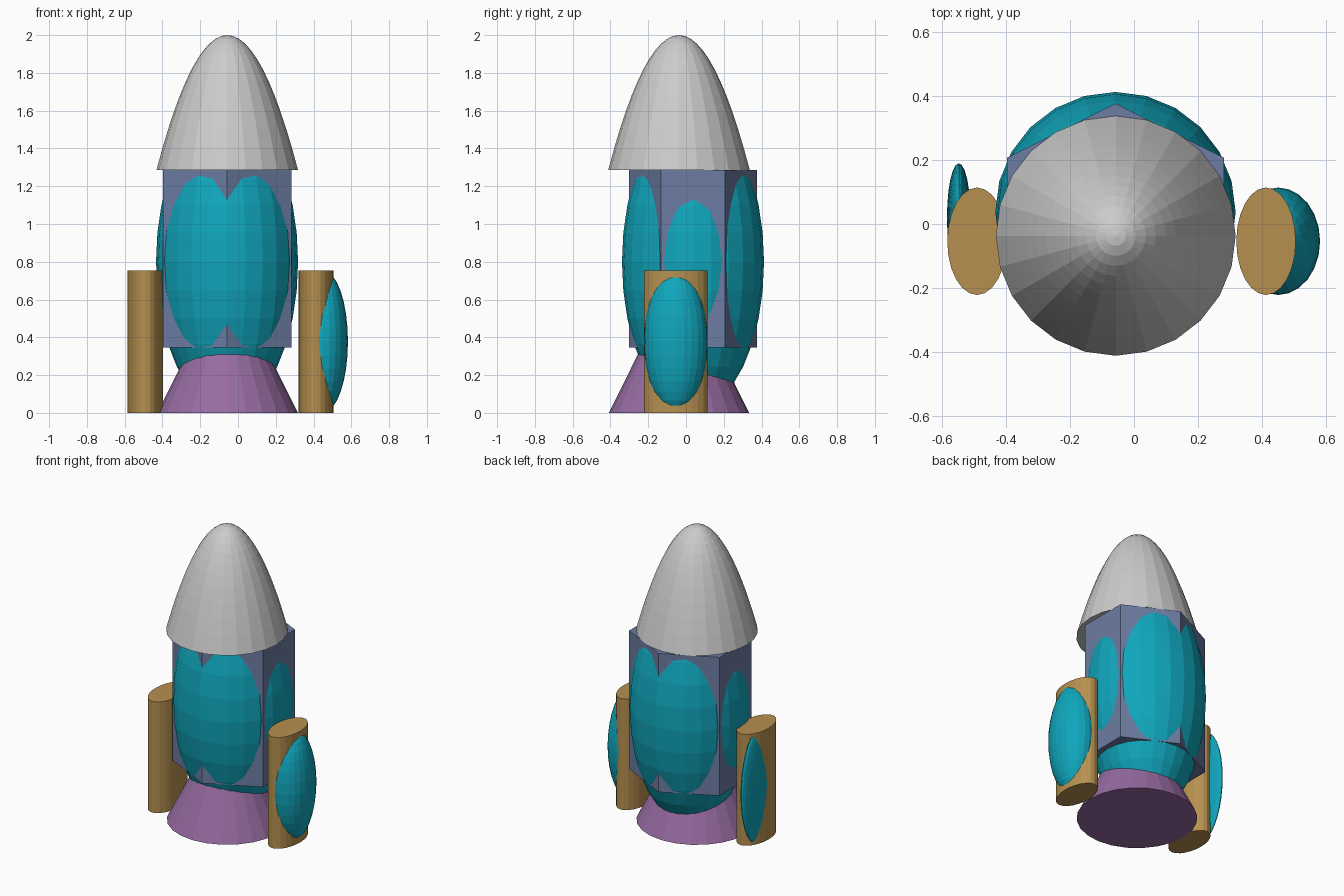
import bpy
import bmesh
import math

if "Cube" in bpy.data.objects:
    bpy.data.objects.remove(bpy.data.objects["Cube"])


def material(name, color):
    m = bpy.data.materials.new(name)
    m.diffuse_color = (*color, 1)
    m.use_nodes = True
    m.node_tree.nodes["Principled BSDF"].inputs["Base Color"].default_value = m.diffuse_color
    return m


TEAL = material("teal", (0.005, 0.38, 0.5))
BLUE = material("slate_blue", (0.15, 0.2, 0.36))
PURPLE = material("purple", (0.31, 0.15, 0.36))
TAN = material("tan", (0.47, 0.28, 0.08))


def finish(name, bm, mat):
    bmesh.ops.recalc_face_normals(bm, faces=bm.faces)
    me = bpy.data.meshes.new(name)
    bm.to_mesh(me)
    bm.free()
    if mat:
        me.materials.append(mat)
    ob = bpy.data.objects.new(name, me)
    bpy.context.collection.objects.link(ob)
    return ob


def lathe(name, center, profile, sides, mat=None, sx=1, sy=1, turn=0):
    """Flat-shaded stack of rings from (radius, z) pairs; radius 0 closes to a tip."""
    bm = bmesh.new()
    cx, cy = center
    rings = []
    for r, z in profile:
        if r == 0:
            rings.append([bm.verts.new((cx, cy, z))])
            continue
        angles = [turn + 2 * math.pi * i / sides for i in range(sides)]
        rings.append([bm.verts.new((cx + r * sx * math.cos(a),
                                    cy + r * sy * math.sin(a), z)) for a in angles])
    for low, high in zip(rings, rings[1:]):
        for i in range(sides):
            j = (i + 1) % sides
            if len(high) == 1:
                bm.faces.new((low[i], low[j], high[0]))
            else:
                bm.faces.new((low[i], low[j], high[j], high[i]))
    for ring in (rings[0], rings[-1]):
        if len(ring) > 1:
            bm.faces.new(ring)
    return finish(name, bm, mat)


def ellipsoid(name, center, radii):
    bm = bmesh.new()
    bmesh.ops.create_uvsphere(bm, u_segments=24, v_segments=16, radius=1)
    bmesh.ops.scale(bm, vec=radii, verts=bm.verts)
    bmesh.ops.translate(bm, vec=center, verts=bm.verts)
    return finish(name, bm, TEAL)


# Nose: paraboloid with closed underside
steps = 12
nose = [(0.375 * (1 - i / steps), 2 - 0.715 * (1 - i / steps) ** 2)
        for i in range(steps)] + [(0, 2.0)]
lathe("nose_cone", (-0.057, -0.037), nose, 24)

# Hexagonal hull, slightly widened in x, with a bulging tank inside
lathe("hull", (-0.058, 0.037), [(0.34, 0.345), (0.34, 1.285)], 6, BLUE,
      sx=0.34 / (0.34 * math.cos(math.pi / 6)), turn=math.pi / 2)
ellipsoid("tank", (-0.058, 0.037, 0.8), (0.376, 0.376, 0.785))

# Flared engine nozzle
lathe("nozzle", (-0.055, -0.037), [(0.372, 0), (0.2, 0.345)], 24, PURPLE)

# Oval side boosters
for name, x in (("left_booster", -0.491), ("right_booster", 0.413)):
    lathe(name, (x, -0.054), [(1, 0), (1, 0.755)], 24, TAN, sx=0.093, sy=0.168)

# Booster pods
ellipsoid("left_pod", (-0.548, 0.02, 0.378), (0.037, 0.17, 0.376))
ellipsoid("right_pod", (0.451, -0.054, 0.378), (0.131, 0.168, 0.376))
